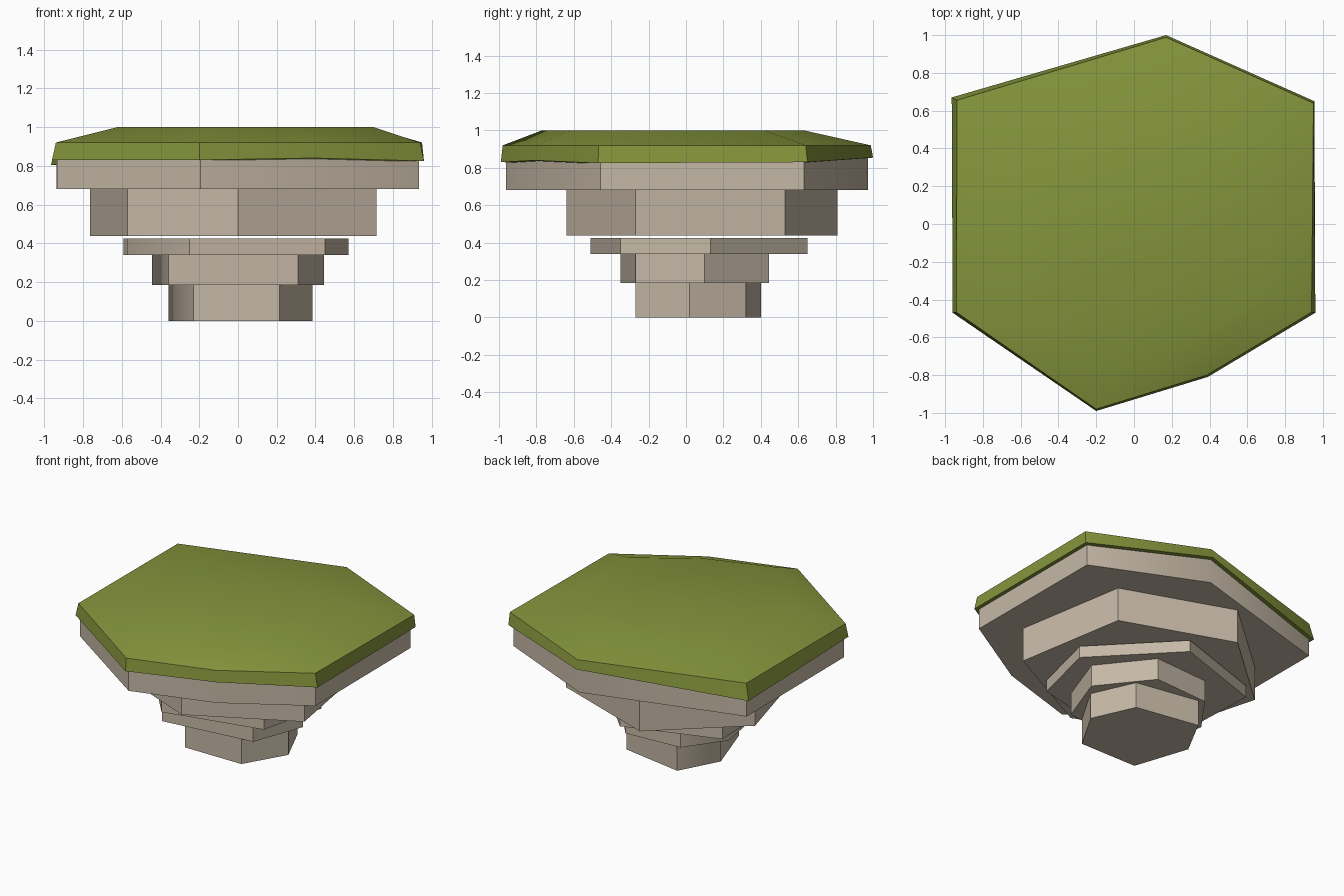
import bpy, bmesh, math

if "Cube" in bpy.data.objects:
    bpy.data.objects.remove(bpy.data.objects["Cube"])


def material(name, rgb):
    m = bpy.data.materials.new(name)
    m.diffuse_color = (*rgb, 1)
    m.use_nodes = True
    m.node_tree.nodes["Principled BSDF"].inputs["Base Color"].default_value = m.diffuse_color
    return m


stone = material("pale_stone", (0.56, 0.48, 0.38))
grass = material("olive_grass", (0.235, 0.30, 0.045))


def loft(name, rings, mat, angle=50):
    """Join rings of 3D points into a closed solid, bottom ring first."""
    bm = bmesh.new()
    rows = [[bm.verts.new(p) for p in ring] for ring in rings]
    n = len(rows[0])
    for a, b in zip(rows, rows[1:]):
        for i in range(n):
            j = (i + 1) % n
            bm.faces.new((a[i], a[j], b[j], b[i]))
    bm.faces.new(rows[0][::-1])
    bm.faces.new(rows[-1])
    bmesh.ops.recalc_face_normals(bm, faces=bm.faces)
    for f in bm.faces:
        f.smooth = True
    for e in bm.edges:
        e.smooth = e.calc_face_angle(0) < math.radians(angle)
    me = bpy.data.meshes.new(name)
    bm.to_mesh(me)
    bm.free()
    me.materials.append(mat)
    ob = bpy.data.objects.new(name, me)
    bpy.context.collection.objects.link(ob)
    return ob


def slab(name, outline, z0, z1):
    loft(name, [[(x, y, z) for x, y in outline] for z in (z0, z1)], stone)


# Irregular rock tiers, lowest first
slab("rock_foot", [(.385, .02), (.25, .32), (-.21, .40), (-.36, .12),
                   (-.23, -.27), (.215, -.27)], 0, .185)
slab("rock_lower", [(.445, .10), (.17, .445), (-.25, .42), (-.445, .15),
                    (-.36, -.35), (.31, -.27)], .185, .34)
slab("rock_ledge", [(.57, .13), (.07, .65), (-.59, .43), (-.57, -.13),
                    (-.25, -.51), (.45, -.35)], .34, .424)
slab("rock_middle", [(.715, -.27), (.58, .53), (-.20, .81), (-.765, .31),
                     (-.57, -.40), (0, -.64)], .437, .68)

# Broad top outline shared by the upper rock and the grass
top = [(.96, -.47), (.955, .65), (.17, 1.0), (-.965, .67),
       (-.96, -.47), (-.2, -.99), (.39, -.81)]
slab("rock_top", [(x * .972, y * .972) for x, y in top], .68, .88)

# Grass cap: uneven hanging hem, bevelled rim and flat crown
hem = [.825, .83, .855, .805, .83, .83, .84]
rim = [(.94, -.467), (.95, .64), (.17, .988), (-.937, .655),
       (-.94, -.467), (-.2, -.98), (.385, -.80)]
crown = [(.70, -.35), (.68, .42), (.11, .63), (-.62, .43),
         (-.62, -.31), (-.15, -.77), (.29, -.62)]
loft("grass_cap", [[(x, y, z) for (x, y), z in zip(top, hem)],
                   [(x, y, .92) for x, y in rim],
                   [(x, y, 1.0) for x, y in crown]], grass)
